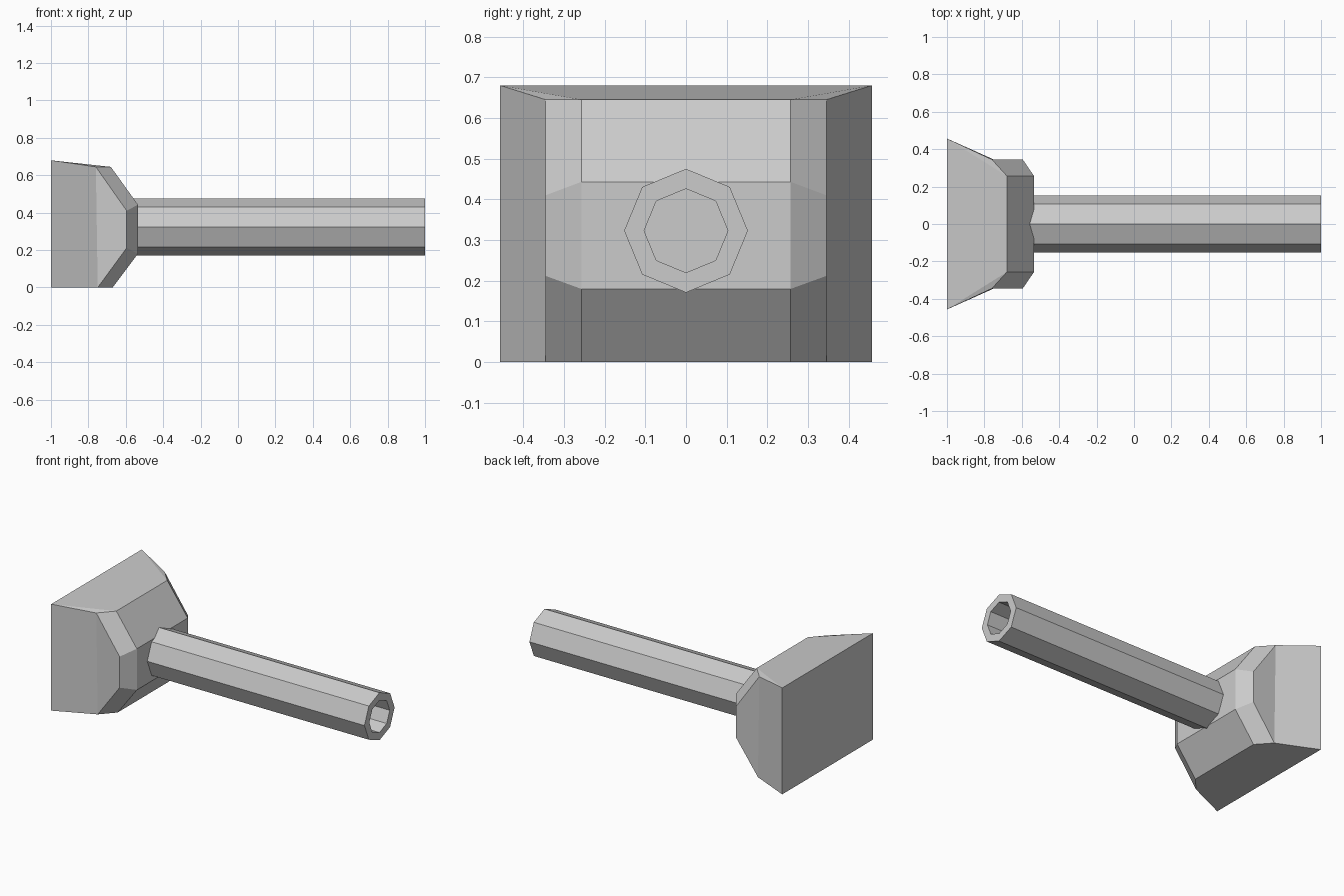
import bpy, bmesh
from math import sin, cos, pi

if "Cube" in bpy.data.objects:
    bpy.data.objects.remove(bpy.data.objects["Cube"])


def finish(bm, name):
    bmesh.ops.recalc_face_normals(bm, faces=bm.faces)
    mesh = bpy.data.meshes.new(name)
    bm.to_mesh(mesh)
    bm.free()
    obj = bpy.data.objects.new(name, mesh)
    bpy.context.collection.objects.link(obj)
    return obj


# Bevelled shield block: matching left/right columns of (x, z) profile points
BACK = [(-1, 0), (-1, 0.68)]
CHEEK = [(-0.75, 0), (-0.595, 0.212), (-0.595, 0.41), (-0.76, 0.645)]
NOSE = [(-0.67, 0), (-0.535, 0.18), (-0.535, 0.443), (-0.68, 0.645)]

bm = bmesh.new()


def column(points, y):
    return [bm.verts.new((x, y, z)) for x, z in points]


sides = []
for s in (-1, 1):
    back, cheek, nose = column(BACK, s * 0.457), column(CHEEK, s * 0.345), column(NOSE, s * 0.257)
    sides.append((back, cheek, nose))
    bm.faces.new((back[0], cheek[0], cheek[3], back[1]))   # flared side
    bm.faces.new(cheek)                                    # flat cheek
    bm.faces.new((back[1], cheek[3], nose[3]))             # top corner
    for i in range(3):                                     # chamfer strip
        bm.faces.new((cheek[i], nose[i], nose[i + 1], cheek[i + 1]))

(lb, lc, ln), (rb, rc, rn) = sides
for i in range(3):                                         # front strip
    bm.faces.new((ln[i], rn[i], rn[i + 1], ln[i + 1]))
bm.faces.new((lb[0], rb[0], rb[1], lb[1]))                 # rear
bm.faces.new((lb[1], rb[1], rn[3], ln[3]))                 # top
bm.faces.new((lb[0], lc[0], ln[0], rn[0], rc[0], rb[0]))   # underside
finish(bm, "shield_block")

# Eight-sided hollow barrel, its rear end sunk into the block
bm = bmesh.new()
rings = []
for x, r in ((-0.58, 0.152), (1, 0.152), (1, 0.103), (-0.58, 0.103)):
    rings.append([bm.verts.new((x, r * sin(k * pi / 4), 0.323 + r * cos(k * pi / 4)))
                  for k in range(8)])
for a, b in zip(rings, rings[1:] + rings[:1]):
    for k in range(8):
        n = (k + 1) % 8
        bm.faces.new((a[k], a[n], b[n], b[k]))
finish(bm, "barrel")
